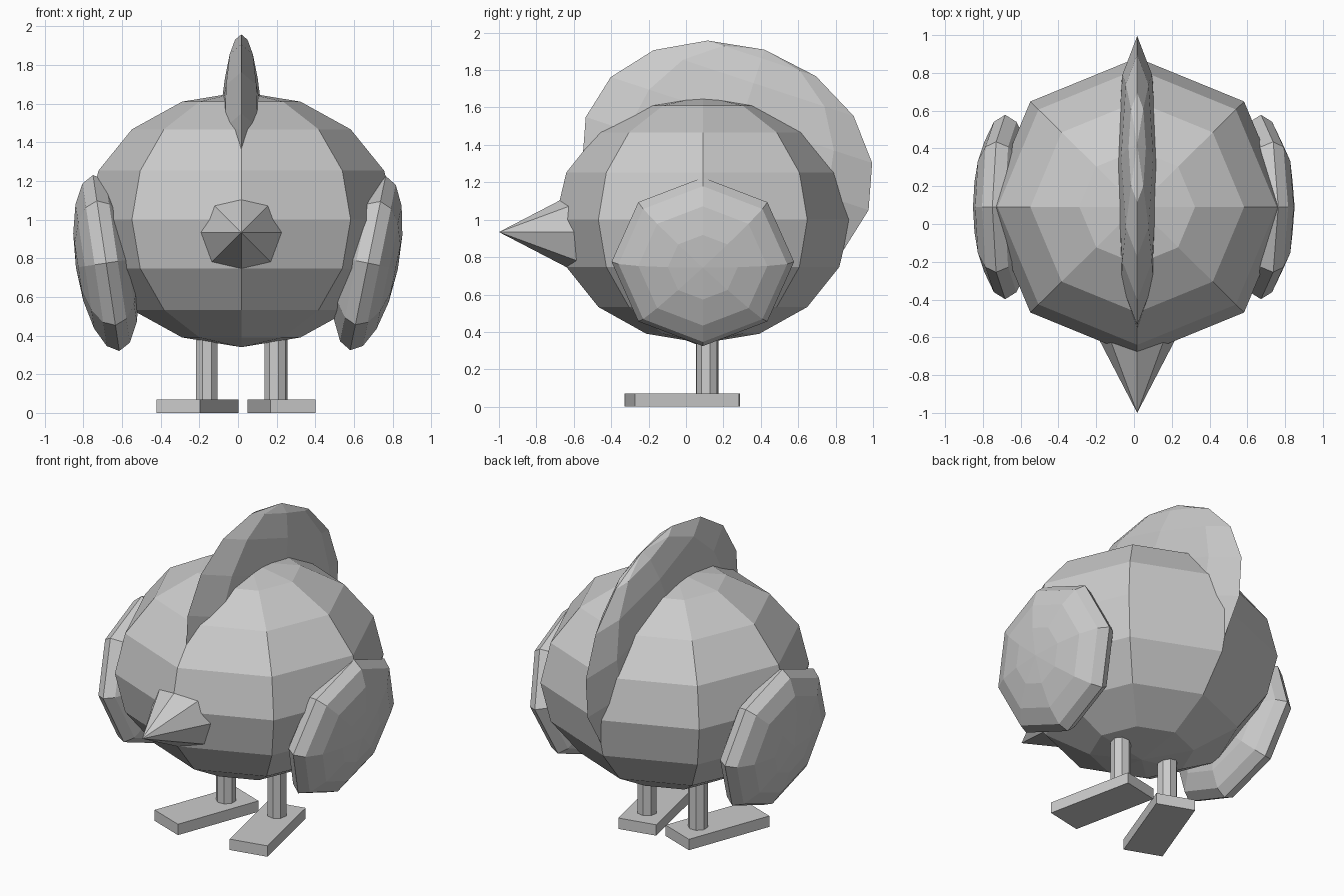
import bpy, bmesh
from math import radians, pi
from mathutils import Matrix, Euler, Vector

if "Cube" in bpy.data.objects:
    bpy.data.objects.remove(bpy.data.objects["Cube"])

CX = 0.017  # centre line of the body


def xf(loc, rot=(0, 0, 0), scale=(1, 1, 1)):
    return Matrix.LocRotScale(Vector(loc), Euler(rot), Vector(scale))


def make(name, build):
    bm = bmesh.new()
    build(bm)
    bmesh.ops.recalc_face_normals(bm, faces=bm.faces)
    mesh = bpy.data.meshes.new(name)
    bm.to_mesh(mesh)
    bm.free()
    obj = bpy.data.objects.new(name, mesh)
    bpy.context.collection.objects.link(obj)
    return obj


def ball(name, matrix):
    return make(name, lambda bm: bmesh.ops.create_uvsphere(
        bm, u_segments=8, v_segments=8, radius=1, matrix=matrix))


def cone(name, r1, r2, depth, matrix):
    return make(name, lambda bm: bmesh.ops.create_cone(
        bm, cap_ends=True, segments=8, radius1=r1, radius2=r2,
        depth=depth, matrix=matrix))


# Round body and the tilted flat crest
ball("body", xf((CX, 0.09, 1.0), scale=(0.8, 0.79, 0.66)))
ball("crest", xf((CX, 0.22, 1.30), (radians(-18.2), 0, 0), (0.12, 0.796, 0.641)))

# Beak, base buried in the body
cone("beak", 0.26, 0, 0.5, xf((CX, -0.75, 0.934), (pi / 2, 0, 0)))

# Wings: flattened balls with their poles facing sideways
for side, x, tilt in (("right", 0.672, 11.5), ("left", -0.682, -8.5)):
    ball(side + "_wing", xf((x, 0.09, 0.775), (0, radians(tilt), 0), (0.158, 0.488, 0.46))
         @ Matrix.Rotation(pi / 2, 4, 'Y'))

# Feet turned outward, each with a leg near the heel
for side, x, turn in (("right", 0.225, 12), ("left", -0.21, -20.5)):
    foot = xf((x, -0.02, 0), (0, 0, radians(turn)))
    make(side + "_foot", lambda bm: bmesh.ops.create_cube(
        bm, size=1, matrix=foot @ xf((0, 0, 0.035), scale=(0.24, 0.57, 0.07))))
    cone(side + "_leg", 0.06, 0.06, 0.46, foot @ xf((0, 0.138, 0.28)))
